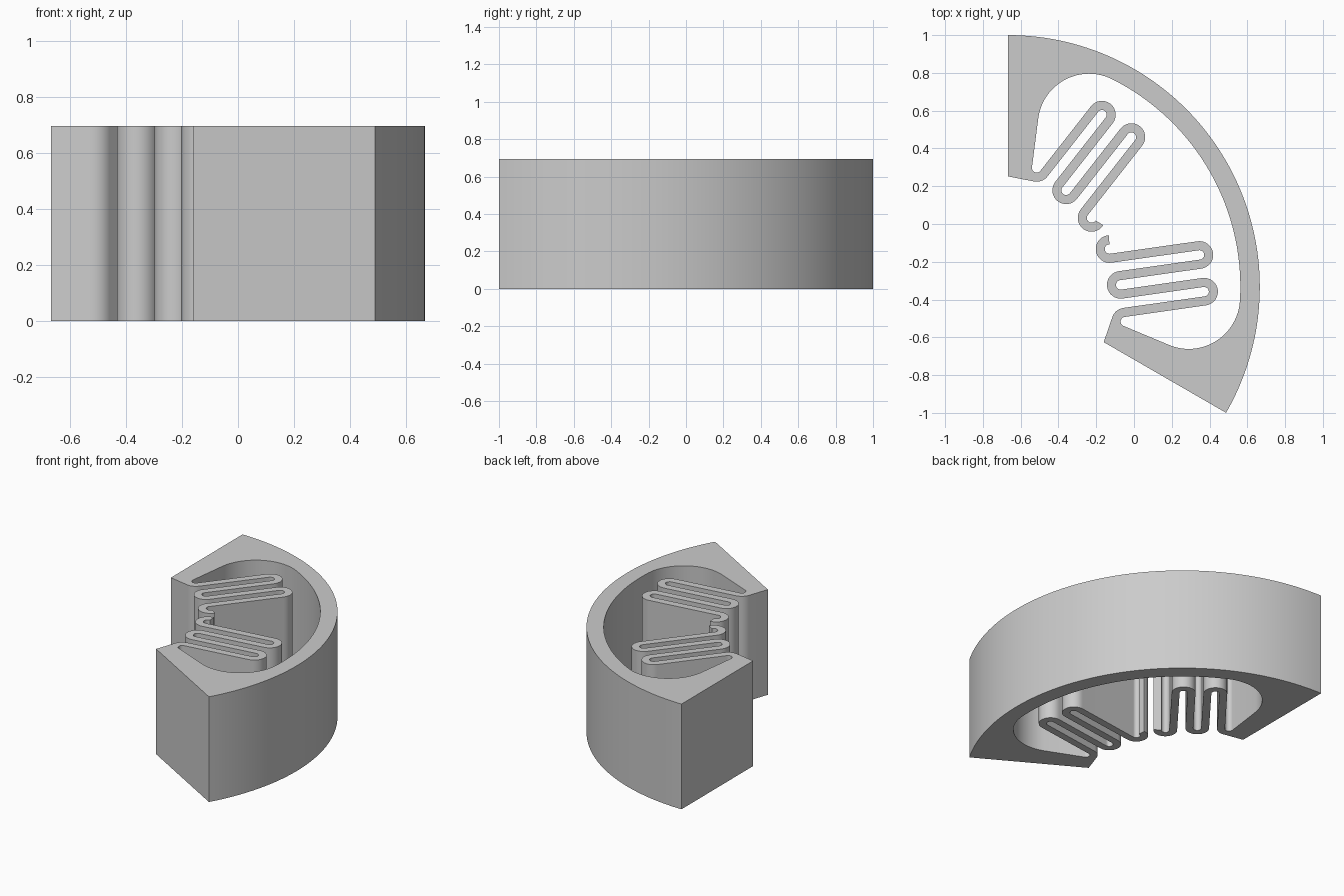
import bpy, bmesh
from math import radians, degrees, atan2, asin, cos, sin
from mathutils import Vector, Matrix

cube = bpy.data.objects.get("Cube")
if cube:
    bpy.data.objects.remove(cube)

HEIGHT = 0.695
HUB = Vector((-0.667, -0.333))      # centre of the 120 degree sector
OUTER, INNER = 1.333, 1.23
AXIS = 30                           # mirror line of the sector, degrees
TILT = 8.1                          # direction of the spring strips
BEND, HALF = 0.049, 0.024           # spring bend radius, half strip width


def arc(centre, radius, start, end, steps):
    angles = [radians(start + (end - start) * i / steps) for i in range(steps + 1)]
    return [centre + radius * Vector((cos(a), sin(a))) for a in angles]


# Spring bend centres, from the free hook to the root slot
turn = Matrix.Rotation(radians(TILT), 2)
along = [-0.147, 0.32, -0.115, 0.317, -0.118]
bends = [turn @ Vector((t, -0.113 - 2 * BEND * i)) for i, t in enumerate(along)]
root = bends[-1]

# Cavity corner that touches the inner rim
fillet = Vector((0.29, -0.39))
offset = fillet - HUB
fillet_r = INNER - offset.length
rim_angle = degrees(atan2(offset.y, offset.x))

# Tangent from the root slot to the cavity corner
slot_r = BEND - HALF
gap = fillet - root
slot_end = degrees(atan2(gap.y, gap.x) - asin((fillet_r - slot_r) / gap.length)) - 90

# Tangent from the inner corner of the frame to the spring root
corner = HUB + 0.585 * Vector((cos(radians(-AXIS)), sin(radians(-AXIS))))
reach = root - corner
root_end = degrees(atan2(reach.y, reach.x) + asin((BEND + HALF) / reach.length)) + 90
root_end -= 2 * degrees(asin((BEND + HALF) / reach.length)) * 0


def spring_side(side, last_angle):
    """One edge of the winding strip, from hook to root."""
    points = []
    for i, centre in enumerate(bends):
        left = i % 2 == 0
        radius = BEND + side * HALF * (1 if left else -1)
        start, end = (90, 270) if left else (90, -90)
        start, end = start + TILT, end + TILT
        if i == 0:
            start = 92
        if i == len(bends) - 1:
            end = last_angle
        points += arc(centre, radius, start, end, 16)
    return points


# Half outline, from the outer rim on the axis round to the inner rim
half = arc(HUB, OUTER, AXIS, -AXIS, 36)
half.append(corner)
half += reversed(spring_side(1, root_end))
half += spring_side(-1, slot_end + 360)
half += arc(fillet, fillet_r, slot_end, rim_angle, 24)
half += arc(HUB, INNER, rim_angle, AXIS, 22)[1:]


def mirror(p):
    d = p - HUB
    c, s = cos(radians(2 * AXIS)), sin(radians(2 * AXIS))
    return HUB + Vector((c * d.x + s * d.y, s * d.x - c * d.y))


outline = half + [mirror(p) for p in reversed(half[1:-1])]

# Extrude the outline into the frame with its two springs
bm = bmesh.new()
base = bm.faces.new([bm.verts.new((p.x, p.y, 0)) for p in outline])
result = bmesh.ops.extrude_face_region(bm, geom=[base], use_keep_orig=True)
top = [v for v in result["geom"] if isinstance(v, bmesh.types.BMVert)]
bmesh.ops.translate(bm, verts=top, vec=(0, 0, HEIGHT))
bmesh.ops.recalc_face_normals(bm, faces=bm.faces[:])
caps = [f for f in bm.faces if len(f.verts) > 4]
bmesh.ops.triangulate(bm, faces=caps)
mesh = bpy.data.meshes.new("sector_frame_with_springs")
bm.to_mesh(mesh)
bm.free()

# Plain grey material
grey = bpy.data.materials.new("plain grey")
grey.use_nodes = True
colour = (0.6, 0.6, 0.6, 1)
grey.diffuse_color = colour
grey.node_tree.nodes["Principled BSDF"].inputs["Base Color"].default_value = colour
mesh.materials.append(grey)

frame = bpy.data.objects.new("sector_frame_with_springs", mesh)
bpy.context.collection.objects.link(frame)
bpy.context.view_layer.objects.active = frame
frame.select_set(True)
bpy.ops.object.shade_smooth_by_angle(angle=radians(30))
